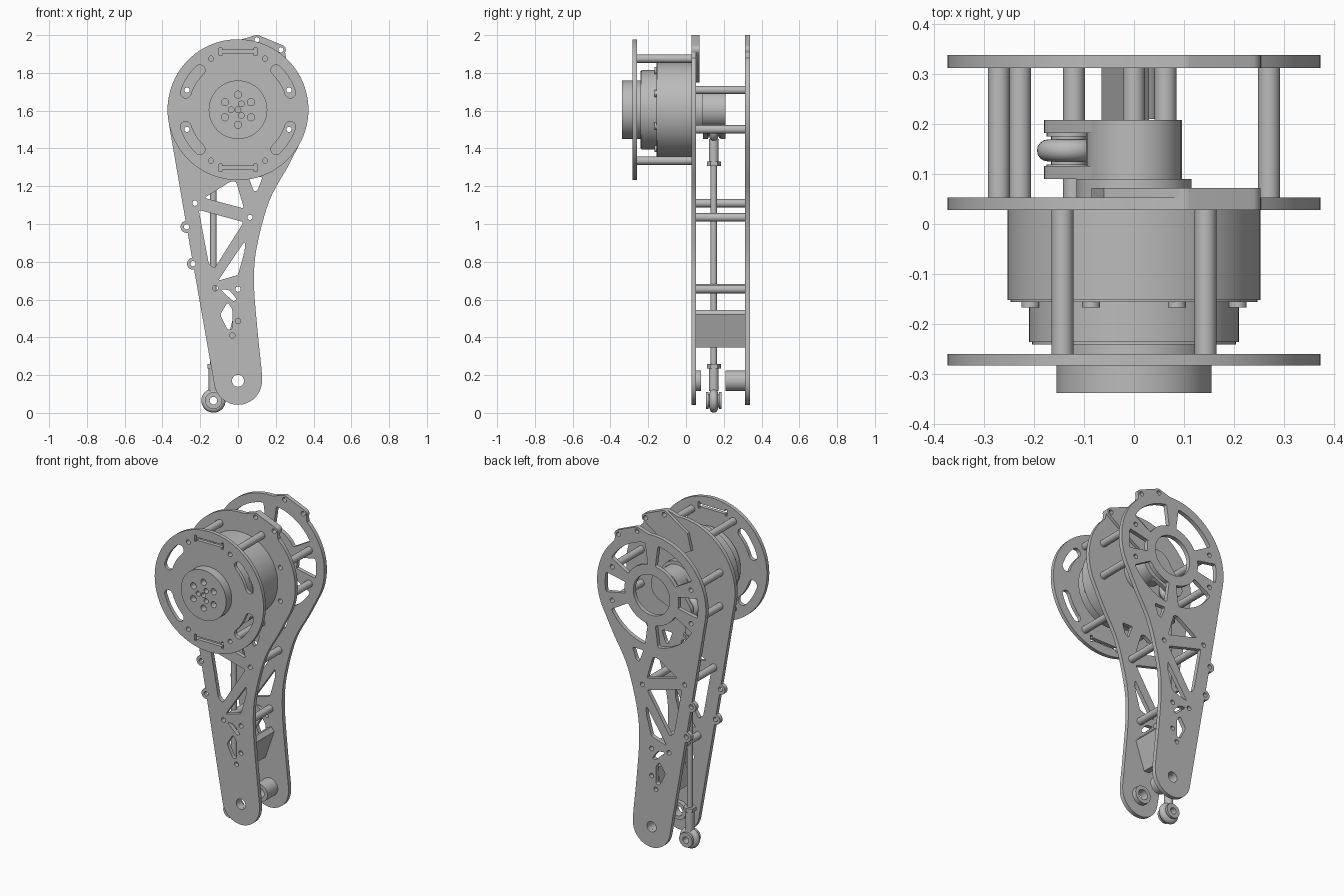
import bpy, bmesh, math
from mathutils import Vector, Matrix

cube = bpy.data.objects.get("Cube")
if cube:
    bpy.data.objects.remove(cube, do_unlink=True)

grey = bpy.data.materials.new("machined_grey")
grey.use_nodes = True
GREY = (0.5, 0.5, 0.5, 1)
grey.diffuse_color = GREY
grey.node_tree.nodes["Principled BSDF"].inputs["Base Color"].default_value = GREY

AXIS = 1.605          # height of the motor axis
FOOT = 0.17           # height of the lower pivot
FRONT = (0.028, 0.053)
BACK = (0.312, 0.338)
ROD_X, ROD_Y = -0.13, 0.147
ROD_LOW, ROD_HIGH = 0.065, 1.5


def finish(ob):
    """Give the part its material and smooth its round faces."""
    ob.data.materials.clear()
    ob.data.materials.append(grey)
    bpy.ops.object.select_all(action='DESELECT')
    ob.select_set(True)
    bpy.context.view_layer.objects.active = ob
    bpy.ops.object.shade_smooth_by_angle(angle=math.radians(30))
    return ob


def arc(x, z, r, a0, a1, n=12):
    angles = [math.radians(a0 + (a1 - a0) * i / n) for i in range(n + 1)]
    return [(x + r * math.cos(a), z + r * math.sin(a)) for a in angles]


def circle(x, z, r, n=32):
    return arc(x, z, r, 0, 360, n)[:-1]


def sector(r0, r1, a0, a1):
    return rounded(arc(0, AXIS, r1, a0, a1, 8) + arc(0, AXIS, r0, a1, a0, 8), 0.012)


def rounded(pts, r):
    """Round every corner of a polygon."""
    out, n = [], len(pts)
    for i in range(n):
        a, b, c = (Vector(pts[(i + k) % n]) for k in (-1, 0, 1))
        p = b + (a - b).normalized() * min(r, (a - b).length * 0.4)
        q = b + (c - b).normalized() * min(r, (c - b).length * 0.4)
        for t in (0, 0.25, 0.5, 0.75, 1):
            out.append(tuple(p * (1 - t) ** 2 + b * 2 * t * (1 - t) + q * t * t))
    return out


def spline(pts, n=6):
    """Smooth curve through the points between the first and the last."""
    out = []
    for i in range(1, len(pts) - 2):
        a, b, c, d = (Vector(p) for p in pts[i - 1:i + 3])
        for k in range(n):
            t = k / n
            out.append(tuple(0.5 * (2 * b + (c - a) * t + (2 * a - 5 * b + 4 * c - d) * t * t
                                    + (3 * b - a - 3 * c + d) * t ** 3)))
    return out


def plate(name, y0, y1, outline, holes=()):
    """Flat part in the x-z plane with through holes, spanning y0 to y1."""
    cu = bpy.data.curves.new(name, 'CURVE')
    cu.dimensions, cu.fill_mode, cu.extrude = '2D', 'BOTH', (y1 - y0) / 2
    for loop in [outline, *holes]:
        sp = cu.splines.new('POLY')
        sp.points.add(len(loop) - 1)
        for p, (x, z) in zip(sp.points, loop):
            p.co = (x, z, 0, 1)
        sp.use_cyclic_u = True
    tmp = bpy.data.objects.new(name + "_curve", cu)
    bpy.context.collection.objects.link(tmp)
    dg = bpy.context.evaluated_depsgraph_get()
    me = bpy.data.meshes.new_from_object(tmp.evaluated_get(dg))
    bpy.data.objects.remove(tmp, do_unlink=True)
    bm = bmesh.new()
    bm.from_mesh(me)
    bmesh.ops.remove_doubles(bm, verts=bm.verts, dist=1e-5)
    bmesh.ops.transform(bm, verts=bm.verts, matrix=Matrix.Translation((0, (y0 + y1) / 2, 0))
                        @ Matrix.Rotation(math.pi / 2, 4, 'X'))
    bmesh.ops.recalc_face_normals(bm, faces=bm.faces)
    bm.to_mesh(me)
    bm.free()
    ob = bpy.data.objects.new(name, me)
    bpy.context.collection.objects.link(ob)
    return finish(ob)


def tube(name, x, z, r, y0, y1, bore=0):
    n = 64 if r > 0.1 else 24
    return plate(name, y0, y1, circle(x, z, r, n), [circle(x, z, bore, 20)] if bore else [])


def post(name, x, y, r, z0, z1, sides=24):
    bpy.ops.mesh.primitive_cylinder_add(vertices=sides, radius=r, depth=z1 - z0,
                                        location=(x, y, (z0 + z1) / 2))
    bpy.context.object.name = name
    return finish(bpy.context.object)


# Leg plates: shared outline with ears on top and two tabs on the side
ears = [(0.1, 1.975), (0.227, 1.922)]
tabs = [(-0.272, 0.985), (-0.238, 0.79)]
waist = [(0.124, 0.13), (0.128, 0.19), (0.103, 0.44), (0.085, 0.68), (0.098, 0.87),
         (0.165, 1.12), (0.262, 1.3), (0.323, 1.419), (0.35, 1.47)]
outline = arc(0, AXIS, 0.373, -30, 47, 20)
outline += arc(*ears[1], 0.026, -30, 63) + arc(*ears[0], 0.026, 63, 115)
outline += arc(0, AXIS, 0.373, 87, 189.8, 28)
for t in tabs:
    outline += arc(*t, 0.032, 100, 280)
outline += arc(0, FOOT, 0.127, 189.8, 360, 28)[:-1] + spline(waist)

# Lightening windows in the lower leg
windows = [rounded(w, 0.014) for w in (
    [(-0.208, 1.075), (0.03, 1.01), (-0.125, 0.765), (-0.155, 0.79)],
    [(-0.178, 1.138), (-0.04, 1.225), (-0.01, 1.225), (0.032, 1.082)],
    [(0.055, 1.25), (0.13, 1.25), (0.105, 1.18), (0.085, 1.17)],
    [(0.036, 0.91), (0.036, 0.86), (0.0, 0.73), (-0.105, 0.7)],
    [(-0.095, 0.655), (-0.045, 0.65), (-0.005, 0.6), (-0.025, 0.59)],
    [(-0.055, 0.585), (-0.03, 0.55), (-0.03, 0.445), (-0.055, 0.44), (-0.095, 0.52)])]

cross_posts = [(sx * 0.27, AXIS + sz * 0.104) for sx in (-1, 1) for sz in (-1, 1)]
cross_posts += [(-0.228, 1.11), (0.063, 1.035), (-0.12, 0.66), (0, 0.655)]
motor_posts = [(sx * 0.143, AXIS + sz * 0.27) for sx in (-1, 1) for sz in (-1, 1)]
bolt_holes = cross_posts + ears + tabs + [(0, 0.487), (-0.03, 0.41)]
bores = [circle(x, z, 0.014, 16) for x, z in bolt_holes] + [circle(0, FOOT, 0.032)]

plate("front_leg_plate", *FRONT, outline, windows + bores)
ring = [sector(0.185, 0.318, a, b) for a, b in
        ((30, 82), (98, 150), (210, 262), (278, 330), (-11, 11), (169, 191))]
plate("back_leg_plate", *BACK, outline, windows + bores + ring + [circle(0, AXIS, 0.125, 48)])

# Spacers between the plates
for x, z in cross_posts:
    tube("cross_spacer", x, z, 0.022, FRONT[1], BACK[0], 0.014)
for x, z in motor_posts:
    tube("motor_spacer", x, z, 0.022, -0.26, FRONT[0], 0.014)
plate("lower_block", FRONT[1], BACK[0],
      [(-0.065, 0.345), (-0.03, 0.345), (0.03, 0.52), (0.01, 0.545), (-0.02, 0.53)])
tube("front_pivot_bushing", 0, FOOT, 0.055, FRONT[1], 0.08, 0.032)
tube("back_pivot_bushing", 0, FOOT, 0.055, 0.21, BACK[0], 0.032)

# Stop bracket behind the upper ears
plate("ear_bracket", FRONT[1], 0.072,
      arc(*ears[1], 0.026, -30, 63) + arc(*ears[0], 0.026, 63, 115)
      + [(-0.06, 1.9), (-0.085, 1.8), (0.0, 1.75), (0.12, 1.82)],
      [circle(*e, 0.014, 16) for e in ears])

# Front disc with four arc slots and two strap slots
slots = []
for mid in (30, 150, 210, 330):
    a, b = mid - 14 + (2 if mid in (30, 210) else -2), mid + 14 + (2 if mid in (30, 210) else -2)
    ends = [(0.291 * math.cos(math.radians(t)), AXIS + 0.291 * math.sin(math.radians(t)))
            for t in (a, b)]
    slots.append(arc(0, AXIS, 0.319, a, b) + arc(*ends[1], 0.028, b, b + 180)[1:-1]
                 + arc(0, AXIS, 0.263, b, a) + arc(*ends[0], 0.028, a - 180, a)[1:-1])
for s in (-1, 1):
    half = [(0.085, 0.009), (0.085, 0.02), (0.1, 0.02), (0.1, -0.02), (0.085, -0.02), (0.085, -0.009)]
    zc = AXIS + s * 0.307
    slots.append([(x, zc + z) for x, z in half] + [(-x, zc - z) for x, z in half])
plate("front_disc", -0.283, -0.26, circle(0, AXIS, 0.373, 96),
      slots + [circle(x, z, 0.014, 16) for x, z in motor_posts])

# Output hub with its bolt pattern
pattern = [circle(0, AXIS, 0.015, 16)]
for count, radius, size, turn in ((6, 0.08, 0.019, 30), (3, 0.036, 0.015, 60)):
    for i in range(count):
        a = math.radians(turn + 360 / count * i)
        pattern.append(circle(radius * math.cos(a), AXIS + radius * math.sin(a), size, 16))
plate("output_hub_face", -0.338, -0.3, circle(0, AXIS, 0.155, 64), pattern)
tube("output_hub_base", 0, AXIS, 0.155, -0.3, -0.235)

# Motor
tube("motor_body", 0, AXIS, 0.253, -0.152, FRONT[0])
tube("motor_rim", 0, AXIS, 0.247, -0.156, -0.152)
tube("motor_cap", 0, AXIS, 0.21, -0.236, -0.156)
tube("motor_cap_edge", 0, AXIS, 0.204, -0.241, -0.236)
for i in range(8):
    a = math.radians(22.5 + 45 * i)
    tube("cap_screw", 0.224 * math.cos(a), AXIS + 0.224 * math.sin(a), 0.018, -0.167, -0.156)
plate("cable_socket", -0.207, -0.17, [(-0.19, 1.47), (-0.15, 1.42), (-0.105, 1.4), (-0.105, 1.5), (-0.16, 1.52)])

# Crank with a forked arm
tube("crank_base", 0, AXIS, 0.115, FRONT[1], 0.09)
tube("crank_hub", 0, AXIS, 0.096, 0.09, 0.208)
aim = math.degrees(math.atan2(ROD_HIGH - AXIS, ROD_X))
arm = arc(0, AXIS, 0.095, aim + 75, aim + 285) + arc(ROD_X, ROD_HIGH, 0.05, aim - 75, aim + 75)
for y in (0.09, 0.182):
    plate("crank_fork", y, y + 0.026, arm)
tube("crank_pin", ROD_X, ROD_HIGH, 0.02, 0.09, 0.208)

# Push rod with a ball joint at each end
post("push_rod", ROD_X, ROD_Y, 0.017, ROD_LOW + 0.15, ROD_HIGH - 0.15)
for z, s in ((ROD_LOW, 1), (ROD_HIGH, -1)):
    bpy.ops.mesh.primitive_torus_add(major_radius=0.042, minor_radius=0.022, major_segments=40,
                                     minor_segments=16, location=(ROD_X, ROD_Y, z),
                                     rotation=(math.pi / 2, 0, 0))
    bpy.context.object.name = "rod_eye"
    finish(bpy.context.object)
    tube("joint_ball", ROD_X, z, 0.036, ROD_Y - 0.028, ROD_Y + 0.028, 0.02)
    for d in (-0.035, 0.035):
        tube("joint_collar", ROD_X, z, 0.045, ROD_Y + d - 0.007, ROD_Y + d + 0.007, 0.02)
    for name, r, lo, hi, n in (("rod_neck", 0.026, 0.05, 0.175, 24), ("rod_nut", 0.037, 0.17, 0.193, 6)):
        post(name, ROD_X, ROD_Y, r, *sorted((z + s * lo, z + s * hi)), n)
